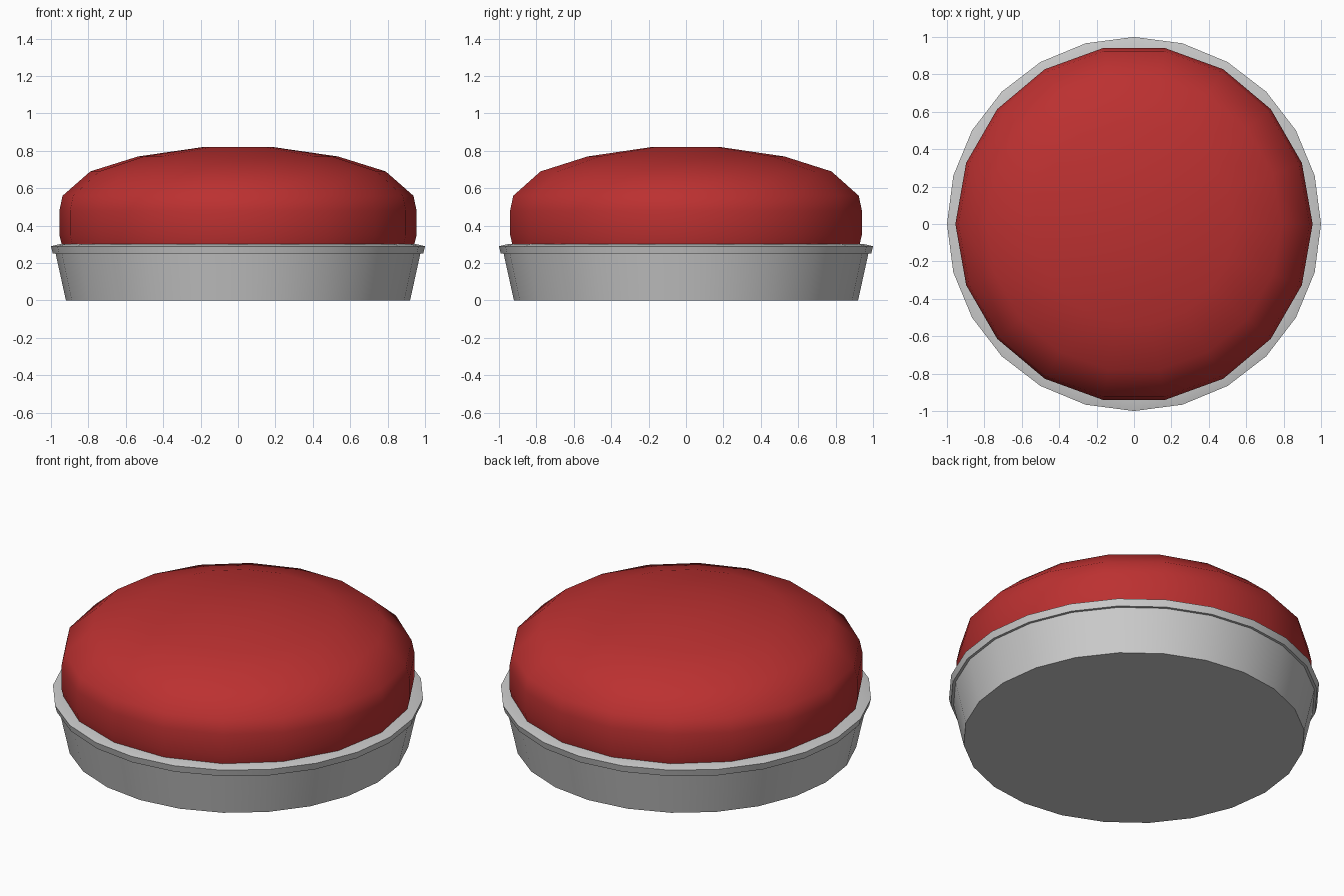
import bpy, bmesh, math

if "Cube" in bpy.data.objects:
    bpy.data.objects.remove(bpy.data.objects["Cube"])


def lathe(name, profile, sides, angle, color=None):
    """Revolve (radius, z) points around z, closing both ends with flat caps."""
    bm = bmesh.new()
    rings = []
    for r, z in profile:
        rings.append([bm.verts.new((r * math.cos(2 * math.pi * i / sides),
                                    r * math.sin(2 * math.pi * i / sides), z))
                      for i in range(sides)])
    for a, b in zip(rings, rings[1:]):
        for i in range(sides):
            j = (i + 1) % sides
            bm.faces.new((a[i], a[j], b[j], b[i]))
    bm.faces.new(rings[0][::-1])
    bm.faces.new(rings[-1])
    mesh = bpy.data.meshes.new(name)
    bm.to_mesh(mesh)
    bm.free()
    obj = bpy.data.objects.new(name, mesh)
    bpy.context.collection.objects.link(obj)
    if color:
        mat = bpy.data.materials.new(name + "_material")
        mat.diffuse_color = color
        mat.use_nodes = True
        mat.node_tree.nodes["Principled BSDF"].inputs["Base Color"].default_value = mat.diffuse_color
        mesh.materials.append(mat)
    bpy.ops.object.select_all(action='DESELECT')
    obj.select_set(True)
    bpy.context.view_layer.objects.active = obj
    bpy.ops.object.shade_smooth_by_angle(angle=math.radians(angle))
    return obj


# Tapered base with a thin projecting rim
lathe("base", [(0.92, 0), (0.975, 0.25), (0.99, 0.25), (1.0, 0.29), (0.95, 0.302)],
      24, 30)

# Domed red cushion sitting on the base
lathe("cushion", [(0.94, 0.29), (0.955, 0.35), (0.955, 0.48), (0.938, 0.56),
                  (0.79, 0.69), (0.535, 0.77), (0.19, 0.82)],
      18, 45, (0.5, 0.03, 0.03, 1))
